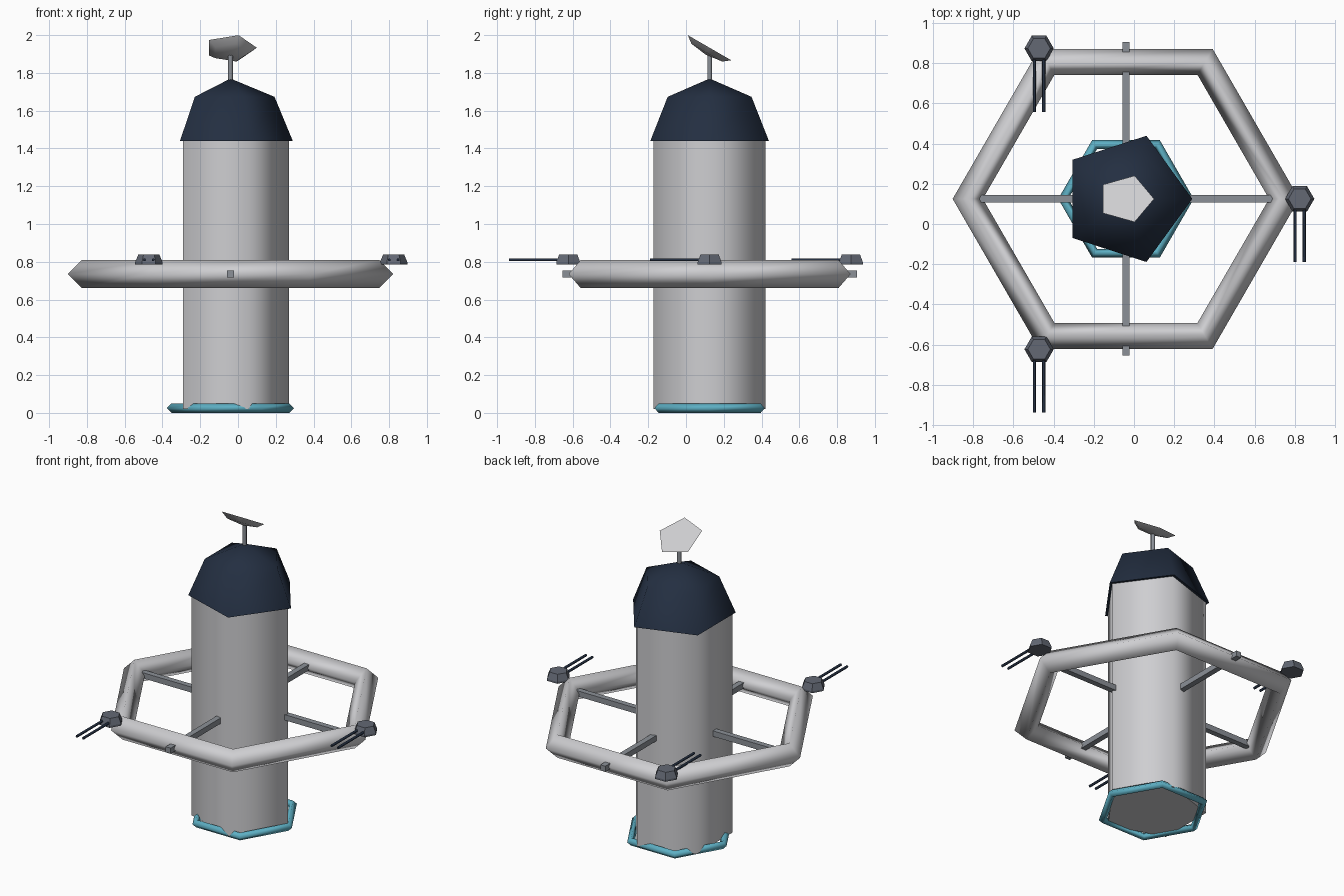
import bpy, bmesh, math
from mathutils import Matrix, Vector

if "Cube" in bpy.data.objects:
    bpy.data.objects.remove(bpy.data.objects["Cube"], do_unlink=True)

AXIS = Vector((-0.04, 0.125, 0))


def material(name, colour):
    m = bpy.data.materials.new(name)
    m.use_nodes = True
    m.diffuse_color = (*colour, 1)
    m.node_tree.nodes["Principled BSDF"].inputs["Base Color"].default_value = (*colour, 1)
    return m


HULL = material("light_grey", (0.62, 0.62, 0.64))
NAVY = material("dark_navy", (0.017, 0.028, 0.053))
TEAL = material("teal", (0.11, 0.43, 0.55))
STRUT = material("mid_grey", (0.26, 0.28, 0.31))
TURRET = material("slate_grey", (0.125, 0.14, 0.175))


def finish(bm, name, mat, matrix):
    bmesh.ops.recalc_face_normals(bm, faces=bm.faces)
    me = bpy.data.meshes.new(name)
    bm.to_mesh(me)
    bm.free()
    me.materials.append(mat)
    ob = bpy.data.objects.new(name, me)
    ob.matrix_world = matrix
    bpy.context.collection.objects.link(ob)
    return ob


def stack(name, levels, sides, mat, matrix, smooth=True):
    """Polygon levels of (radius, height) joined upward; zero radius is a pole."""
    bm = bmesh.new()
    rings = []
    for r, z in levels:
        if r == 0:
            rings.append([bm.verts.new((0, 0, z))] * sides)
        else:
            angles = [math.tau * i / sides for i in range(sides)]
            rings.append([bm.verts.new((r * math.cos(a), r * math.sin(a), z)) for a in angles])
    for low, high in zip(rings, rings[1:]):
        for i in range(sides):
            j = (i + 1) % sides
            corners = list(dict.fromkeys((low[i], low[j], high[j], high[i])))
            bm.faces.new(corners).smooth = smooth
    # flat end caps with sharp rims
    for (r, z), ring in ((levels[0], rings[0]), (levels[-1], rings[-1])):
        if r > 0:
            cap = bm.faces.new(ring)
            for e in cap.edges:
                e.smooth = False
    return finish(bm, name, mat, matrix)


def hoop(name, major, minor, z, mat):
    """Six-sided hoop with a diamond section."""
    bpy.ops.mesh.primitive_torus_add(location=AXIS + Vector((0, 0, z)), major_radius=major,
                                     minor_radius=minor, major_segments=6, minor_segments=4)
    ob = bpy.context.object
    ob.name = name
    ob.data.materials.append(mat)
    bpy.ops.object.shade_smooth()


def bar(name, size, z, mat):
    bm = bmesh.new()
    bmesh.ops.create_cube(bm, size=1, matrix=Matrix.Diagonal((*size, 1)))
    finish(bm, name, mat, Matrix.Translation(AXIS + Vector((0, 0, z))))


def dome_levels(radius, height):
    """Hemisphere profile from rim to pole."""
    return [(radius, 0), (radius * math.sqrt(0.5), height * math.sqrt(0.5)), (0, height)]


def at(z):
    return Matrix.Translation(AXIS + Vector((0, 0, z)))


# Central tower
stack("tower", [(0.311, 0.02), (0.311, 1.45)], 5, HULL, at(0))
stack("tower_cap", dome_levels(0.33, 0.33), 5, NAVY, at(1.44))

# Hoops and cross struts
hoop("base_ring", 0.312, 0.025, 0.025, TEAL)
hoop("outer_ring", 0.787, 0.075, 0.735, HULL)
bar("strut_across", (1.56, 0.036, 0.036), 0.735, STRUT)
bar("strut_lengthwise", (0.036, 1.56, 0.036), 0.735, STRUT)

# Mast and tilted dish
stack("mast", [(0.014, 1.7), (0.014, 1.91)], 6, STRUT, at(0))
dish = [(r, -z) for r, z in reversed(dome_levels(0.14, 0.042))]
stack("dish", dish, 5, HULL, at(1.933) @ Matrix.Rotation(math.radians(-30), 4, "X"))

# Turrets on alternate corners, twin barrels all facing front
for label, degrees in (("left", 0), ("back", 120), ("front", 240)):
    a = math.radians(degrees)
    spot = at(0.785) @ Matrix.Translation((0.864 * math.cos(a), 0.864 * math.sin(a), 0))
    stack(label + "_turret", [(0.073, 0), (0.073, 0.012), (0.056, 0.053)], 6, TURRET, spot, False)
    for side, x in (("left", 0.023), ("right", -0.023)):
        aim = spot @ Matrix.Translation((x, 0, 0.025)) @ Matrix.Rotation(math.pi / 2, 4, "X")
        stack(f"{label}_turret_{side}_barrel", [(0.008, 0), (0.008, 0.315)], 6, NAVY, aim)
